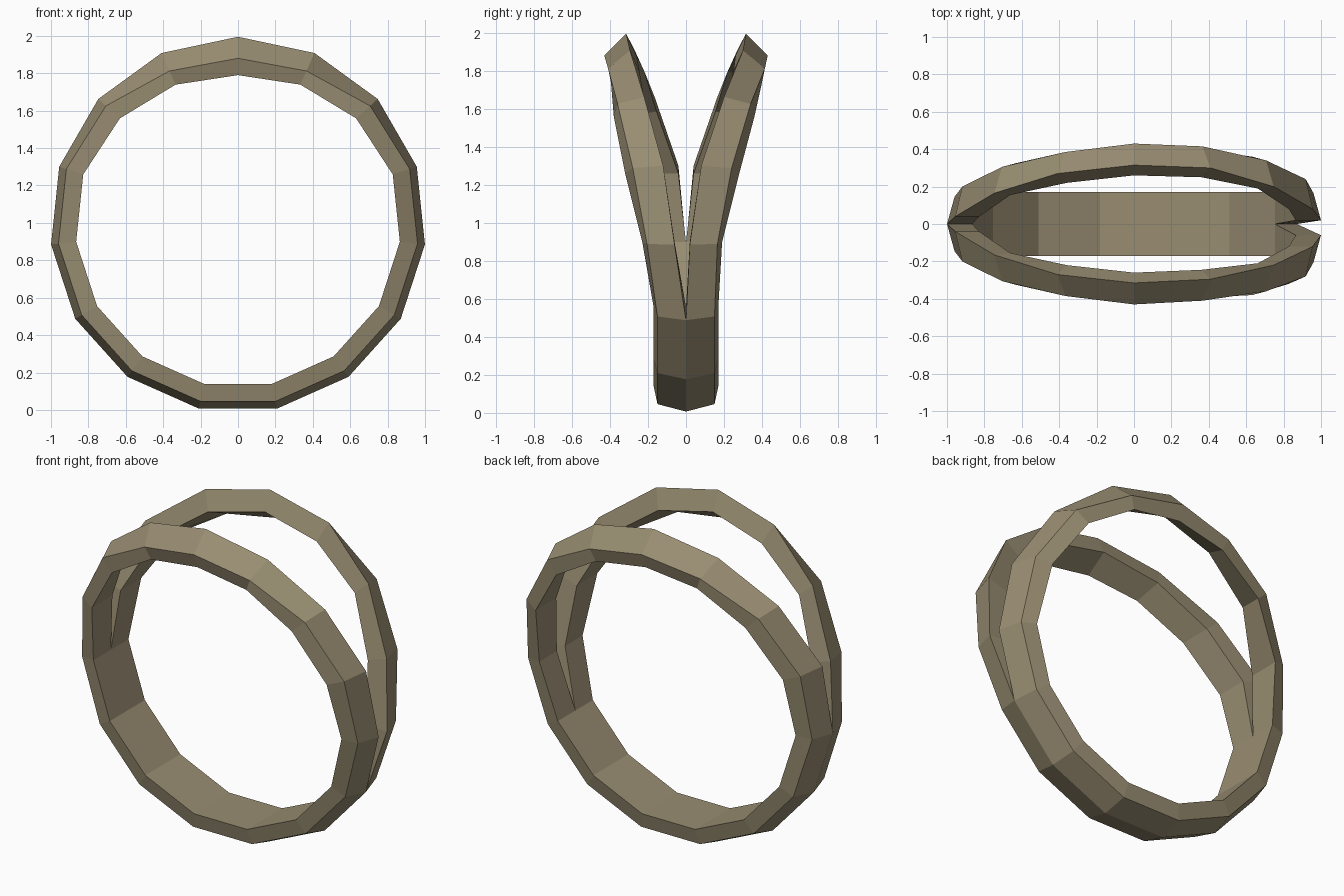
import bpy, bmesh, math

if "Cube" in bpy.data.objects:
    bpy.data.objects.remove(bpy.data.objects["Cube"])

# split ring: 15 stations around a circle, angle measured from straight down
CZ, RC = 0.99, 1.005                      # ring centre height, crest radius
LOW = (0.965, 0.87, 0.87, 0.0, 0.15, 0.17, 0.0)
# per station: radius of edge, inner rim, inner middle; y of crest, edge, rim, middle
ROWS = [LOW, LOW, LOW,
        (0.965, 0.87, 0.87, 0.0, 0.145, 0.17, 0.0),
        (0.965, 0.87, 0.87, 0.04, 0.20, 0.24, 0.04),
        (0.95, 0.85, 0.89, 0.165, 0.305, 0.325, 0.155),
        (0.90, 0.82, 0.885, 0.27, 0.385, 0.37, 0.22),
        (0.89, 0.80, 0.89, 0.315, 0.43, 0.395, 0.26)]
# the right side opens lower and wider, a little more on the front band
SPREAD = {1: (0, 0, 0, 0.02, 0.04, 0.035, 0.03, 0),
          -1: (0, 0, 0, 0.06, 0.08, 0.055, 0.025, 0)}

bm = bmesh.new()


def section(i, side, half):
    """Four-point cross-section: crest, outer edge, inner rim, inner middle."""
    rb, ra, rd, *ys = ROWS[i]
    a = math.radians(12 + 24 * i)
    shift = SPREAD[half][i] if side > 0 else 0
    return [bm.verts.new((side * r * math.sin(a), half * (y + shift), CZ - r * math.cos(a)))
            for r, y in zip((RC, rb, ra, rd), ys)]


for half in (1, -1):
    ring = [section(i, 1, half) for i in range(8)]
    ring += [section(i, -1, half) for i in range(6, -1, -1)]
    for s, t in zip(ring, ring[1:] + ring[:1]):
        for k in range(4):
            n = (k + 1) % 4
            quad = (s[k], s[n], t[n], t[k])
            # no wall where the two halves are joined
            if k == 3 and all(abs(v.co.y) < 0.001 for v in quad):
                continue
            bm.faces.new(quad)

bmesh.ops.remove_doubles(bm, verts=bm.verts, dist=0.0005)
bmesh.ops.recalc_face_normals(bm, faces=bm.faces)
mesh = bpy.data.meshes.new("split_ring")
bm.to_mesh(mesh)
bm.free()

# single tan metal colour
mat = bpy.data.materials.new("tan metal")
mat.diffuse_color = (0.32, 0.27, 0.17, 1)
mat.use_nodes = True
mat.node_tree.nodes["Principled BSDF"].inputs["Base Color"].default_value = mat.diffuse_color
mesh.materials.append(mat)
bpy.context.collection.objects.link(bpy.data.objects.new("split_ring", mesh))
